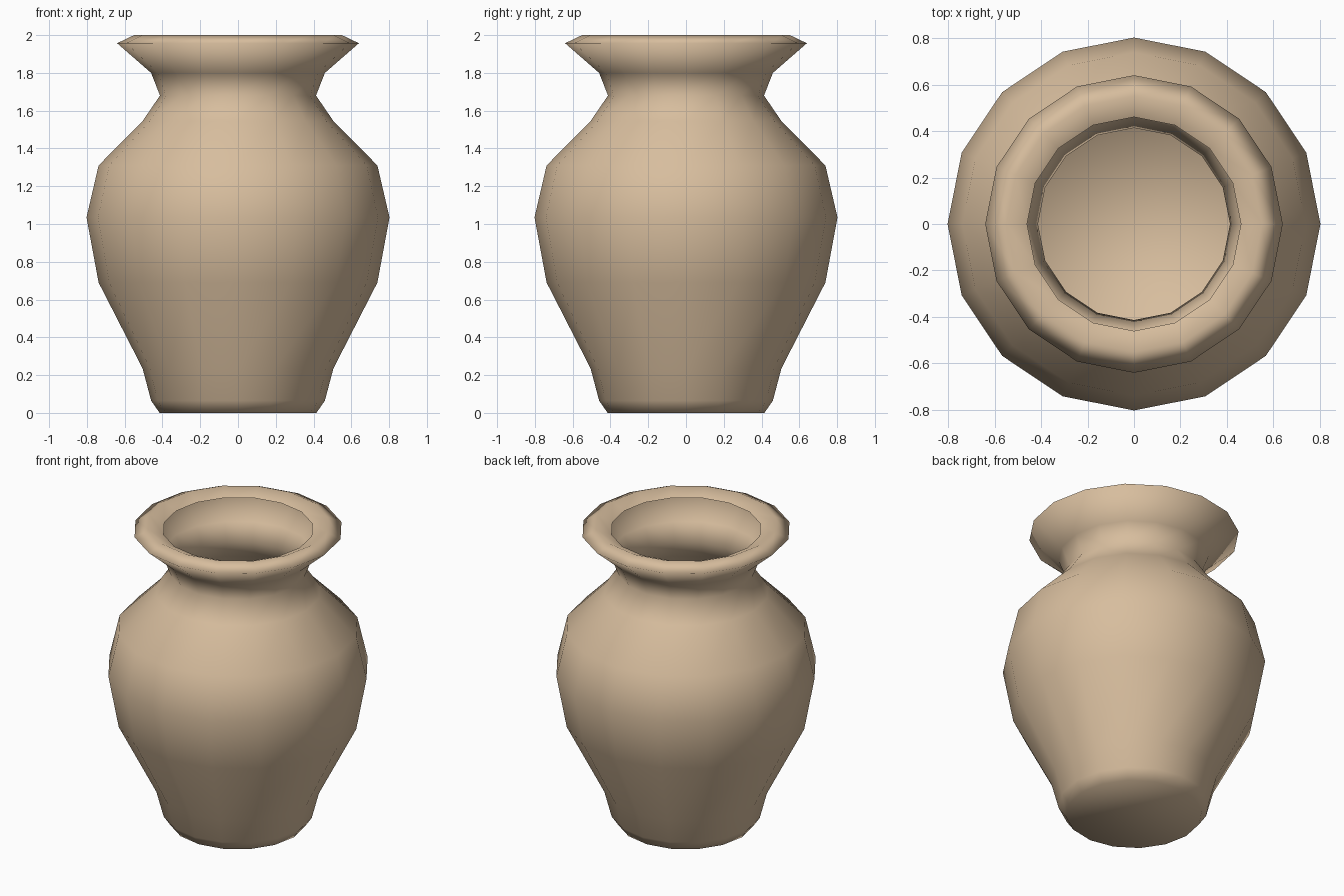
import bpy, bmesh, math

if "Cube" in bpy.data.objects:
    bpy.data.objects.remove(bpy.data.objects["Cube"])

SIDES = 16

# Profile (radius, height), from the foot up over the rolled rim
PROFILE = [
    (0.415, 0.00), (0.46, 0.065), (0.505, 0.235), (0.738, 0.69),
    (0.802, 1.035), (0.738, 1.31), (0.505, 1.545), (0.413, 1.68),
    (0.46, 1.80), (0.64, 1.957), (0.55, 2.00), (0.46, 1.96),
]

# Clay material
clay = bpy.data.materials.new("clay")
clay.diffuse_color = (0.68, 0.51, 0.34, 1.0)
clay.use_nodes = True
clay.node_tree.nodes["Principled BSDF"].inputs["Base Color"].default_value = clay.diffuse_color

# Vase body: profile turned around z, with a closed foot and an open mouth
bm = bmesh.new()
rings = []
for r, z in PROFILE:
    angles = [2 * math.pi * i / SIDES for i in range(SIDES)]
    rings.append([bm.verts.new((r * math.cos(a), r * math.sin(a), z)) for a in angles])
for low, high in zip(rings, rings[1:]):
    for i in range(SIDES):
        j = (i + 1) % SIDES
        bm.faces.new((low[i], low[j], high[j], high[i]))
bm.faces.new(rings[0][::-1])
for f in bm.faces:
    f.smooth = True

mesh = bpy.data.meshes.new("vase")
bm.to_mesh(mesh)
bm.free()
mesh.materials.append(clay)
vase = bpy.data.objects.new("vase", mesh)
bpy.context.collection.objects.link(vase)
